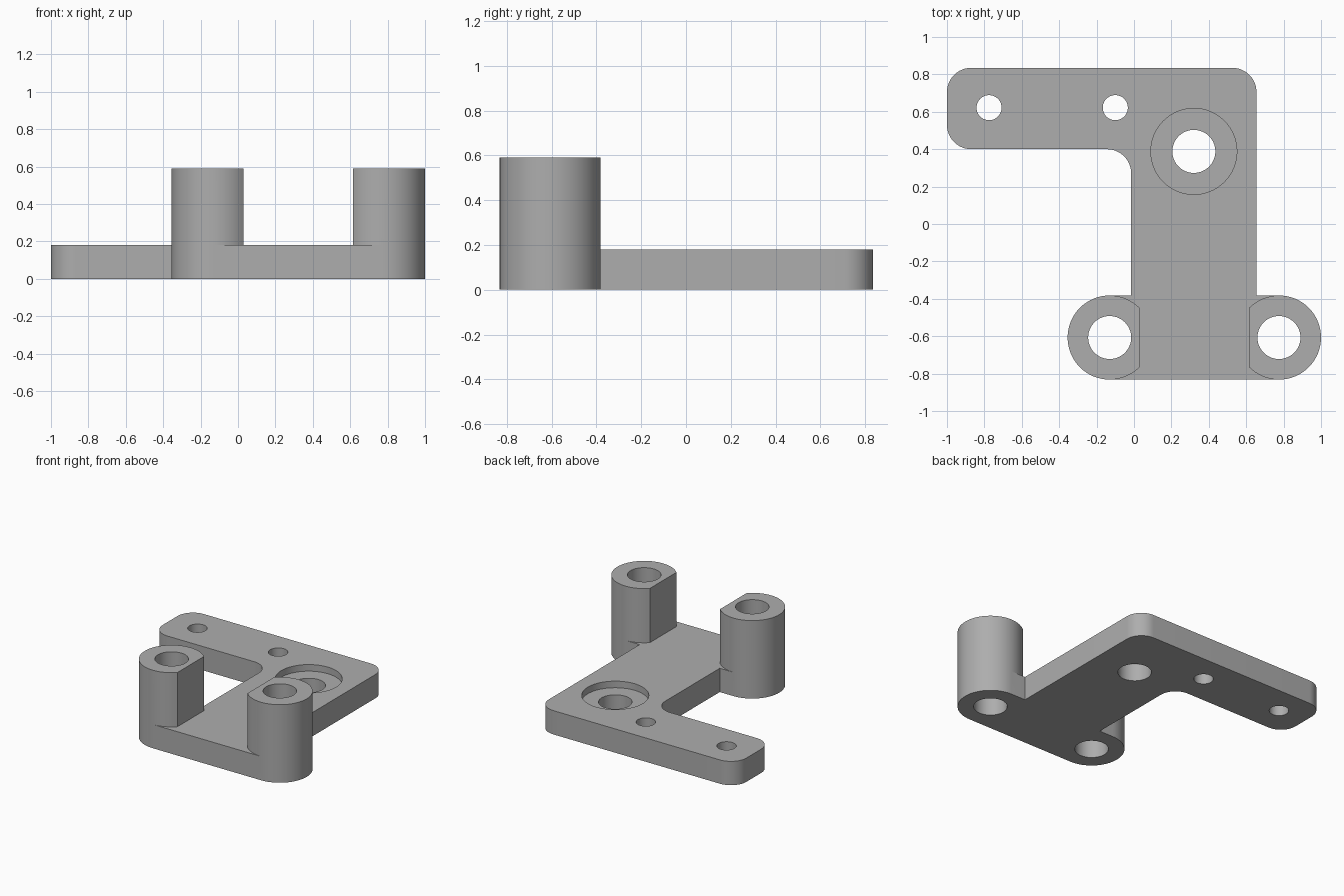
import bpy, bmesh
from math import radians, cos, sin

cube = bpy.data.objects.get("Cube")
if cube:
    bpy.data.objects.remove(cube, do_unlink=True)

GREY = (0.42, 0.42, 0.42, 1)
mat = bpy.data.materials.new("plain grey")
mat.use_nodes = True
mat.diffuse_color = GREY
mat.node_tree.nodes["Principled BSDF"].inputs["Base Color"].default_value = GREY

PLATE_TOP, POST_TOP = 0.18, 0.59
POST_R, BORE_R, CORNER_R = 0.225, 0.115, 0.13
POSTS = {"left": (0.775, -0.607), "right": (-0.13, -0.607)}
BOSS = (0.32, 0.388)


def arc(center, r, start, end, step=5.625):
    """Points along an arc, angles in degrees."""
    n = max(1, round(abs(end - start) / step))
    angles = [radians(start + (end - start) * i / n) for i in range(n + 1)]
    return [(center[0] + r * cos(a), center[1] + r * sin(a)) for a in angles]


def prism(name, outline, z0, z1):
    """Extrude a flat outline from z0 to z1."""
    bm = bmesh.new()
    base = bm.faces.new([bm.verts.new((x, y, z0)) for x, y in outline])
    top = bmesh.ops.extrude_face_region(bm, geom=[base])["geom"]
    for v in top:
        if isinstance(v, bmesh.types.BMVert):
            v.co.z = z1
    bmesh.ops.recalc_face_normals(bm, faces=bm.faces)
    mesh = bpy.data.meshes.new(name)
    bm.to_mesh(mesh)
    bm.free()
    mesh.materials.append(mat)
    obj = bpy.data.objects.new(name, mesh)
    bpy.context.collection.objects.link(obj)
    return obj


def combine(target, tool, operation):
    """Apply a boolean and discard the tool."""
    mod = target.modifiers.new(operation, "BOOLEAN")
    mod.operation, mod.solver, mod.object = operation, "EXACT", tool
    bpy.context.view_layer.objects.active = target
    bpy.ops.object.modifier_apply(modifier=mod.name)
    bpy.data.objects.remove(tool, do_unlink=True)


def drill(target, center, r, z0=-0.1, z1=POST_TOP + 0.1):
    combine(target, prism("drill", arc(center, r, 0, 360)[:-1], z0, z1), "DIFFERENCE")


# Base plate: rounded foot, upright web and side arm
outline = (
    arc(POSTS["right"], POST_R, 90, 270)
    + arc(POSTS["left"], POST_R, -90, 90)
    + [(0.655, POSTS["left"][1] + POST_R)]
    + arc((0.525, 0.705), CORNER_R, 0, 90)
    + arc((-0.87, 0.705), CORNER_R, 90, 180)
    + arc((-0.87, 0.53), CORNER_R, 180, 270)
    + arc((-0.145, 0.27), CORNER_R, 90, 0)
    + [(-0.015, POSTS["right"][1] + POST_R)]
)
bracket = prism("bracket_plate", outline, 0, PLATE_TOP)

# Round posts with a flat on the inner side
for side, center in POSTS.items():
    turn = 180 if side == "left" else 0
    post = prism(side + "_post", arc(center, POST_R, 45 + turn, 315 + turn), PLATE_TOP, POST_TOP)
    combine(bracket, post, "UNION")

# Post bores, counterbored hole and arm screw holes
for center in POSTS.values():
    drill(bracket, center, BORE_R)
drill(bracket, BOSS, BORE_R)
drill(bracket, BOSS, 0.23, z0=PLATE_TOP - 0.05)
for x in (-0.775, -0.1):
    drill(bracket, (x, 0.622), 0.067)

# Smooth the round walls, keep edges sharp
bpy.ops.object.select_all(action="DESELECT")
bracket.select_set(True)
bpy.context.view_layer.objects.active = bracket
bpy.ops.object.shade_smooth_by_angle(angle=radians(30))
